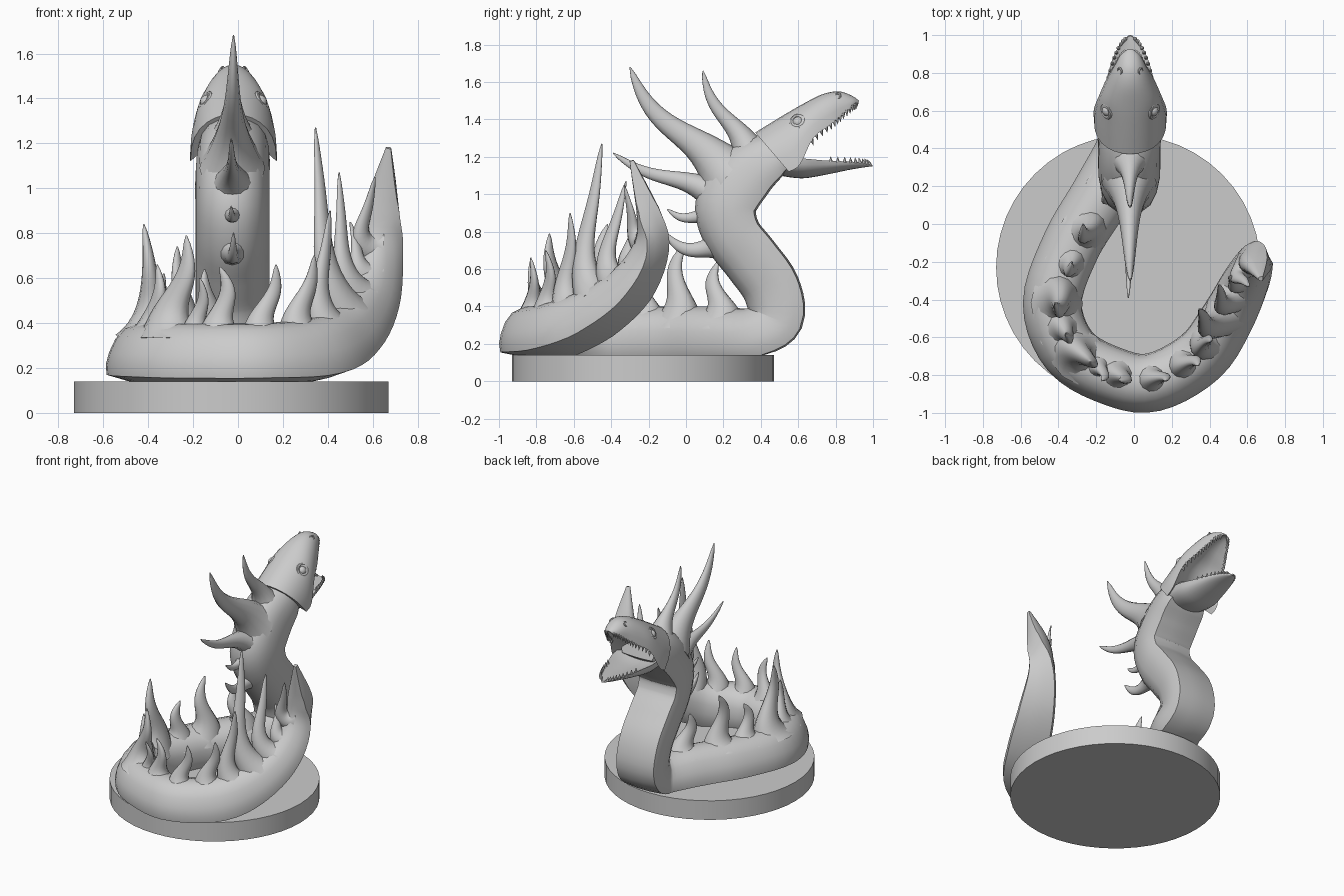
import bpy, bmesh, math
from mathutils import Vector, Matrix

cube = bpy.data.objects.get("Cube")
if cube:
    bpy.data.objects.remove(cube, do_unlink=True)

stone = bpy.data.materials.new("grey_stone")
stone.use_nodes = True
stone.diffuse_color = (0.6, 0.6, 0.6, 1)
stone.node_tree.nodes["Principled BSDF"].inputs["Base Color"].default_value = (0.6, 0.6, 0.6, 1)

CX = -0.02  # centre line of the head


def finish(obj, name, angle=40):
    obj.name = name
    obj.data.materials.clear()
    obj.data.materials.append(stone)
    bpy.ops.object.select_all(action="DESELECT")
    obj.select_set(True)
    bpy.context.view_layer.objects.active = obj
    bpy.ops.object.shade_smooth_by_angle(angle=math.radians(angle))
    return obj


def from_bmesh(name, bm, angle=40):
    bmesh.ops.recalc_face_normals(bm, faces=bm.faces)
    mesh = bpy.data.meshes.new(name)
    bm.to_mesh(mesh)
    bm.free()
    obj = bpy.data.objects.new(name, mesh)
    bpy.context.collection.objects.link(obj)
    return finish(obj, name, angle)


def loft(name, rings, angle=40):
    """Skin a row of closed rings and cap both ends."""
    bm = bmesh.new()
    rows = [[bm.verts.new(p) for p in ring] for ring in rings]
    n = len(rows[0])
    for a, b in zip(rows, rows[1:]):
        for i in range(n):
            j = (i + 1) % n
            bm.faces.new((a[i], a[j], b[j], b[i]))
    bm.faces.new(rows[0])
    bm.faces.new(rows[-1])
    return from_bmesh(name, bm, angle)


def spline(rows, t):
    """Smooth interpolation through rows of numbers."""
    last = len(rows) - 1
    i = min(max(int(t), 0), last - 1)
    u = t - i
    p0, p1, p2, p3 = (rows[min(max(i + k, 0), last)] for k in (-1, 0, 1, 2))
    return [b + 0.5 * u * (c - a + u * (2*a - 5*b + 4*c - d + u * (3*(b - c) + d - a)))
            for a, b, c, d in zip(p0, p1, p2, p3)]


# Plinth
bpy.ops.mesh.primitive_cylinder_add(vertices=48, radius=0.7, depth=0.14,
                                    location=(-0.03, -0.23, 0.07))
finish(bpy.context.object, "round_base")

# Body path from throat to tail tip: x, y, z, half width, half height
BODY = [
    (-.02, .58, 1.25, .13, .07), (-.02, .46, 1.21, .16, .125),
    (-.025, .32, 1.11, .165, .16), (-.025, .215, .95, .165, .165),
    (-.025, .245, .79, .165, .155), (-.025, .35, .65, .165, .155),
    (-.025, .455, .5, .165, .155), (-.025, .48, .34, .165, .15),
    (-.04, .36, .265, .165, .13), (-.17, .13, .265, .16, .135),
    (-.32, -.12, .265, .155, .135), (-.42, -.42, .265, .155, .135),
    (-.33, -.67, .265, .155, .135), (-.11, -.8, .265, .155, .135),
    (.1, -.83, .265, .155, .135), (.34, -.7, .285, .15, .14),
    (.48, -.5, .37, .14, .13), (.575, -.31, .52, .12, .11),
    (.625, -.2, .72, .085, .085), (.64, -.21, .92, .06, .075),
    (.67, -.29, 1.18, .012, .012)]
PIVOT = Vector((0, -0.6, 2.3))  # the back of the coil turns towards this point


def frame(s):
    x, y, z, w, h = spline(BODY, s)
    p = Vector((x, y, z))
    end = len(BODY) - 1
    t = Vector(spline(BODY, min(s + .05, end))[:3]) - Vector(spline(BODY, max(s - .05, 0))[:3])
    t.normalize()
    # the neck bends in one upright plane, then eases into the coil
    side = Vector((-1, 0, 0)).lerp(t.cross(PIVOT - p).normalized(), min(max(s - 7, 0), 1))
    side = (side - t * side.dot(t)).normalized()
    return p, t, side.cross(t), side, w, h


# Domed back, flat belly with a crease
half = [(0, 1), (.36, .92), (.68, .68), (.88, .28), (.98, -.2), (1, -.6), (.92, -.94), (.3, -1)]
outline = half + [(-a, b) for a, b in reversed(half[1:])]
rings = []
for i in range((len(BODY) - 1) * 5 + 1):
    p, t, back, side, w, h = frame(i / 5)
    rings.append([p + side * (a * w) + back * (b * h) for a, b in outline])
loft("serpent_body", rings, 42)

# Flame-like back spines: place on path, tip position, size
SPINES = [
    (1.6, (-.02, .09, 1.66), .07), (2.4, (-.02, -.3, 1.68), .11),
    (2.9, (-.03, -.39, 1.22), .065), (3.4, (-.03, -.1, .92), .05),
    (4.2, (-.02, -.12, .8), .075), (8.8, (-.15, .17, .64), .1),
    (9.7, (-.27, 0, .74), .1), (10.35, (-.33, -.2, .62), .09),
    (11, (-.42, -.42, .84), .11), (11.6, (-.36, -.58, .66), .09),
    (12.2, (-.23, -.73, .79), .11), (12.7, (-.17, -.83, .6), .06),
    (13.2, (-.08, -.83, .65), .085), (14.1, (.17, -.83, .66), .075),
    (14.8, (.34, -.75, .7), .08), (15.5, (.41, -.62, .9), .075),
    (16.2, (.345, -.45, 1.27), .08), (16.8, (.45, -.32, 1.07), .07),
    (17.4, (.5, -.28, .85), .06), (18.1, (.61, -.33, 1.05), .06)]


def spine(s, tip, size):
    p, t, back, side, w, h = frame(s)
    tip = Vector(tip)
    base = p + back * h * 0.4
    mid = base + back * (tip - base).length * 0.42
    rings = []
    for i in range(19):
        u = i / 18
        d = ((mid - base) * (1 - u) + (tip - mid) * u).normalized()
        b = (side - d * side.dot(d)).normalized()
        a = b.cross(d)
        c = base * (1 - u)**2 + mid * (2 * u * (1 - u)) + tip * u * u
        c += a * (0.3 * size * math.sin(u * math.tau))
        # long root along the back, wide root melting into the flanks
        r = size * (.85 * (1 - u)**.65 + .7 * (1 - u)**5) + .003
        q = size * .55 * (1 - u)**.7 + w * .5 * (1 - u)**4 + .003
        rings.append([c + a * (r * math.cos(k * math.tau / 12))
                      + b * (q * math.sin(k * math.tau / 12)) for k in range(12)])
    loft("back_spine", rings, 50)


for entry in SPINES:
    spine(*entry)

# Jaws: crown y, z, rim y, z, half width
UPPER = [(.37, 1.33, .55, 1.12, .192), (.5, 1.41, .61, 1.16, .192), (.62, 1.48, .68, 1.3, .165),
         (.73, 1.535, .77, 1.37, .125), (.82, 1.55, .83, 1.42, .09),
         (.89, 1.525, .89, 1.47, .055), (.925, 1.5, .92, 1.485, .02)]
LOWER = [(.5, 1.1, .52, 1.2, .16), (.62, 1.085, .64, 1.19, .16), (.75, 1.105, .75, 1.18, .13),
         (.87, 1.13, .87, 1.175, .095), (.96, 1.145, .95, 1.17, .055), (1, 1.15, .99, 1.165, .015)]


def jaw(name, sections):
    rings = []
    for i in range((len(sections) - 1) * 4 + 1):
        ty, tz, by, bz, w = spline(sections, i / 4)
        arc = [(math.cos(k * math.pi / 14), math.sin(k * math.pi / 14)**.8 if 0 < k < 14 else 0)
               for k in range(15)]
        hollow = [(x, .45 * (1 - x * x)) for x in (-.82, -.45, 0, .45, .82)]
        rings.append([Vector((CX + x * w, by + (ty - by) * k, bz + (tz - bz) * k))
                      for x, k in arc + hollow])
    loft(name, rings, 45)


def teeth(name, sections, first, last, count, length):
    bm = bmesh.new()
    for i in range(count):
        ty, tz, by, bz, w = spline(sections, first + (last - first) * i / (count - 1))
        d = Vector((0, by - ty, bz - tz)).normalized()
        turn = d.to_track_quat("Z", "Y").to_matrix().to_4x4()
        for side in (-1, 1):
            spot = Vector((CX + side * w * .93, by, bz)) + d * length * .3
            bmesh.ops.create_cone(bm, cap_ends=True, segments=6, radius1=.011, radius2=.001,
                                  depth=length, matrix=Matrix.Translation(spot) @ turn)
    from_bmesh(name, bm)


jaw("upper_head", UPPER)
jaw("lower_jaw", LOWER)
teeth("upper_teeth", UPPER, 1.9, 5.6, 14, .035)
teeth("lower_teeth", LOWER, 2.2, 4.6, 9, .03)

# Eyes with lids, and nostrils
for side, word in ((-1, "right"), (1, "left")):
    spot = Vector((CX + side * .119, .6, 1.385))
    outward = Vector((side * .8, -.25, .5)).to_track_quat("Z", "Y").to_euler()
    bpy.ops.mesh.primitive_uv_sphere_add(segments=16, ring_count=10, radius=.03, location=spot)
    finish(bpy.context.object, word + "_eye")
    bpy.ops.mesh.primitive_torus_add(major_segments=20, minor_segments=8, major_radius=.038,
                                     minor_radius=.011, rotation=outward,
                                     location=spot + Vector((side * .006, 0, .004)))
    finish(bpy.context.object, word + "_eyelid")
    bpy.ops.mesh.primitive_torus_add(major_segments=14, minor_segments=6, major_radius=.016,
                                     minor_radius=.006, rotation=outward,
                                     location=(CX + side * .055, .81, 1.525))
    finish(bpy.context.object, word + "_nostril")
